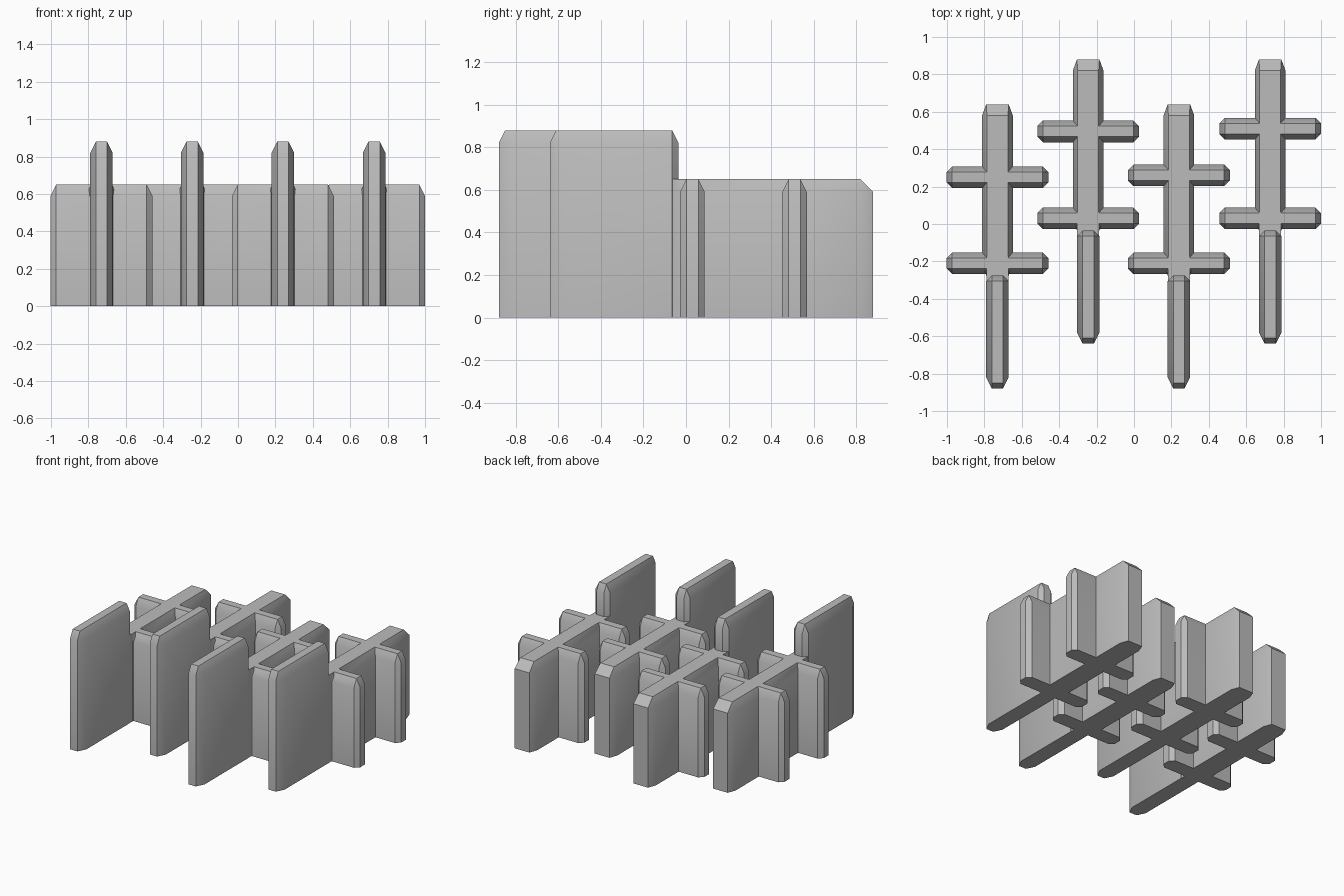
import bpy
import bmesh

cube = bpy.data.objects.get("Cube")
if cube:
    bpy.data.objects.remove(cube, do_unlink=True)

grey = bpy.data.materials.new("plain grey")
grey.use_nodes = True
grey.diffuse_color = (0.5, 0.5, 0.5, 1)
grey.node_tree.nodes["Principled BSDF"].inputs["Base Color"].default_value = (0.5, 0.5, 0.5, 1)

BEVEL_DROP = 0.06


def slab(name, x, half, y0, y1, height, corner_x, corners_y, inset_x, insets_y):
    """Upright slab with cut corners and a sloped rim, as a convex hull.
    corners_y and insets_y each give the front and the back size."""
    points = []
    for y, sign, cut, inset in ((y0, 1, corners_y[0], insets_y[0]),
                                (y1, -1, corners_y[1], insets_y[1])):
        for side in (-1, 1):
            for z in (0, height - BEVEL_DROP):
                points.append((x + side * (half - corner_x), y, z))
                points.append((x + side * half, y + sign * cut, z))
            points.append((x + side * (half - inset_x), y + sign * inset, height))
    bm = bmesh.new()
    for p in points:
        bm.verts.new(p)
    hull = bmesh.ops.convex_hull(bm, input=bm.verts[:])
    junk = [v for v in hull["geom_interior"] if isinstance(v, bmesh.types.BMVert)]
    bmesh.ops.delete(bm, geom=junk, context="VERTS")
    bmesh.ops.dissolve_limit(bm, angle_limit=0.01, verts=bm.verts[:], edges=bm.edges[:])
    bmesh.ops.recalc_face_normals(bm, faces=bm.faces[:])
    mesh = bpy.data.meshes.new(name)
    bm.to_mesh(mesh)
    bm.free()
    mesh.materials.append(grey)
    obj = bpy.data.objects.new(name, mesh)
    bpy.context.collection.objects.link(obj)
    return obj


def unite(base, parts):
    """Fuse the parts into the base and remove the leftovers."""
    for part in parts:
        mod = base.modifiers.new("union", "BOOLEAN")
        mod.operation = "UNION"
        mod.solver = "EXACT"
        mod.object = part
    graph = bpy.context.evaluated_depsgraph_get()
    fused = bpy.data.meshes.new_from_object(base.evaluated_get(graph))
    base.modifiers.clear()
    base.data = fused
    for part in parts:
        bpy.data.objects.remove(part, do_unlink=True)


# Each piece: name, centre x, shift in y, centres of its two cross bars
pieces = [
    ("far_right_piece", -0.73, 0.0, (-0.21, 0.25)),
    ("inner_right_piece", -0.245, 0.24, (0.03, 0.495)),
    ("inner_left_piece", 0.24, 0.0, (-0.21, 0.26)),
    ("far_left_piece", 0.728, 0.24, (0.03, 0.51)),
]

for name, x, shift, bar_centres in pieces:
    joint = shift - 0.275
    # Low spine, tapering to the blade at the front
    spine = slab(name, x, 0.082, joint, shift + 0.64, 0.65,
                 0.022, (0.06, 0.06), 0.026, (0, 0.06))
    # Tall front blade
    blade = slab("tall_blade", x, 0.06, shift - 0.88, joint, 0.88,
                 0.03, (0.06, 0.03), 0.03, (0.03, 0.03))
    # Neck filling the joint under the blade's cut back corners
    neck = slab("neck", x, 0.059, joint - 0.05, joint + 0.1, 0.65,
                0, (0, 0), 0, (0, 0))
    # Two cross bars
    bars = [slab("cross_bar", x, 0.272, c - 0.058, c + 0.058, 0.65,
                 0.03, (0.03, 0.03), 0.03, (0.03, 0.03)) for c in bar_centres]
    unite(spine, [blade, neck] + bars)

    bpy.ops.object.select_all(action="DESELECT")
    spine.select_set(True)
    bpy.context.view_layer.objects.active = spine
    bpy.ops.object.shade_smooth_by_angle(angle=0.52)
